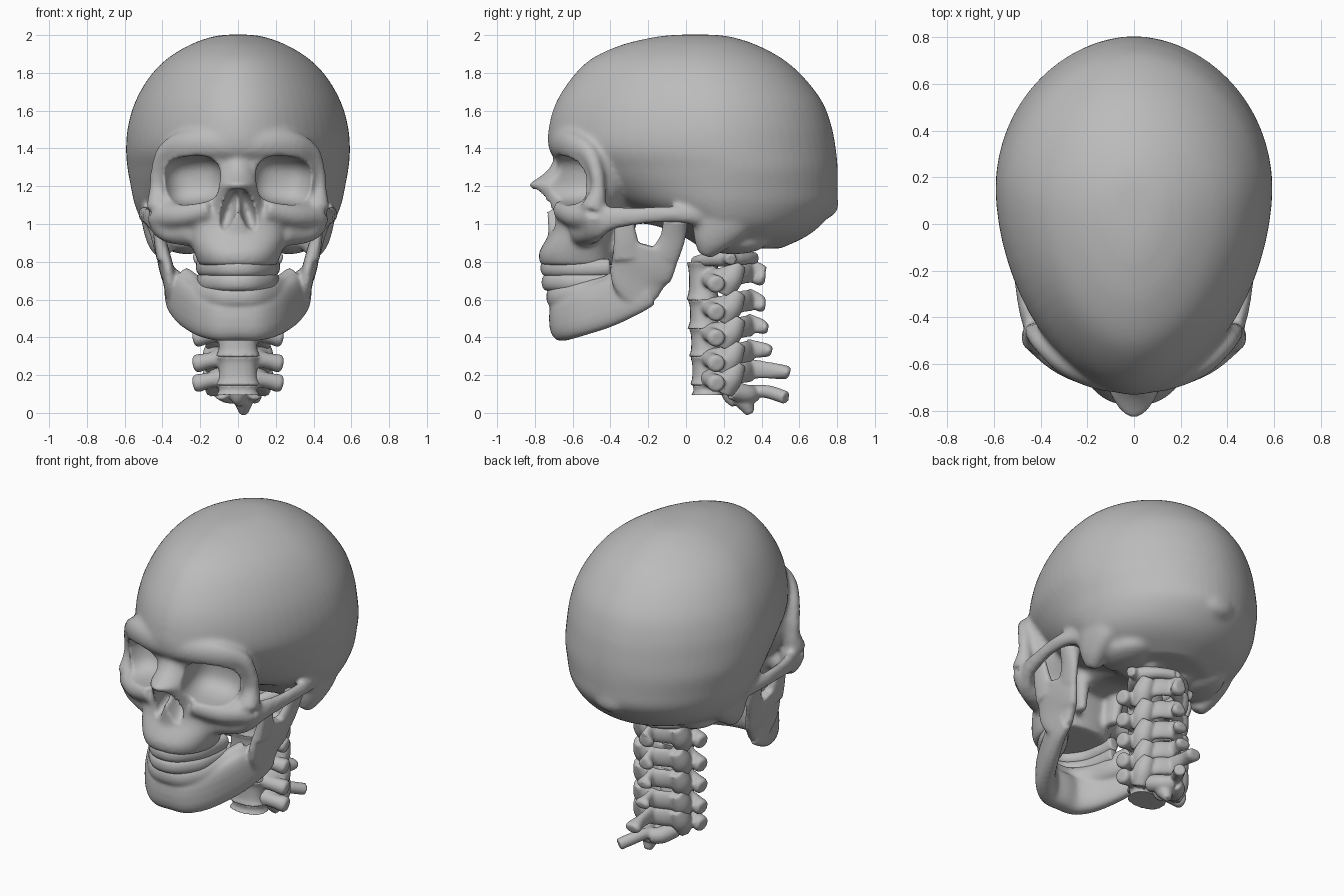
import bpy, bmesh, math
from mathutils import Vector, Euler

bone = bpy.data.materials.new("bone_grey")
bone.diffuse_color = (0.5, 0.5, 0.5, 1)


def spow(v, p):
    return math.copysign(abs(v) ** p, v)


def spline(rows, n=6):
    """Catmull-Rom interpolation of equal-length tuples."""
    pts = [rows[0]] + list(rows) + [rows[-1]]
    out = []
    for a, b, c, d in zip(pts, pts[1:], pts[2:], pts[3:]):
        for k in range(n):
            t = k / n
            out.append(tuple(0.5 * (2 * q + (r - p) * t + (2 * p - 5 * q + 4 * r - s) * t * t
                                    + (3 * q - p - 3 * r + s) * t ** 3)
                             for p, q, r, s in zip(a, b, c, d)))
    return out + [tuple(rows[-1])]


def loft(bm, rings):
    vs = [[bm.verts.new(co) for co in ring] for ring in rings]
    n = len(vs[0])
    for a, b in zip(vs, vs[1:]):
        for i in range(n):
            bm.faces.new((a[i], a[(i + 1) % n], b[(i + 1) % n], b[i]))
    bm.faces.new(vs[0])
    bm.faces.new(vs[-1])


def egg(bm, rows, mid, ymax, p_front=1.0, p_back=1.0, n=64):
    """Horizontal egg slices: z, front y, back y, half width."""
    rings = []
    for z, yf, yb, w in spline(rows):
        yc = min(yf + (yb - yf) * mid, ymax)
        ring = []
        for i in range(n):
            a = 2 * math.pi * i / n
            p = p_back if math.sin(a) > 0 else p_front
            s = spow(math.sin(a), p)
            ring.append((w * spow(math.cos(a), p), yc + s * ((yb - yc) if s > 0 else (yc - yf)), z))
        rings.append(ring)
    loft(bm, rings)


def tube(bm, rows, axis=(1, 0, 0), mirror=True, p=1.0, n=20):
    """Path rows x, y, z, radius along axis[, other radius]."""
    rows = [r if len(r) == 5 else (*r, r[3]) for r in rows]
    pts = spline(rows)
    for sx in ((1, -1) if mirror else (1,)):
        rings = []
        for i, r in enumerate(pts):
            lo, hi = pts[max(i - 1, 0)], pts[min(i + 1, len(pts) - 1)]
            t = (Vector(hi[:3]) - Vector(lo[:3])).normalized()
            u = Vector(axis)
            u = (u - t * u.dot(t)).normalized()
            v = t.cross(u)
            ring = []
            for k in range(n):
                a = 2 * math.pi * k / n
                co = Vector(r[:3]) + u * r[3] * spow(math.cos(a), p) + v * r[4] * spow(math.sin(a), p)
                ring.append((co.x * sx, co.y, co.z))
            rings.append(ring)
        loft(bm, rings)


def arch(rows):
    return [(-r[0], *r[1:]) for r in reversed(rows[1:])] + rows


def ball(bm, c, r, rot=(0, 0, 0), p=1.0, mirror=True):
    for sx in ((1, -1) if mirror else (1,)):
        vs = bmesh.ops.create_uvsphere(bm, u_segments=32, v_segments=20, radius=1)["verts"]
        m = Euler(rot).to_matrix()
        for v in vs:
            q = m @ Vector([spow(v.co[i], p) * r[i] for i in range(3)])
            v.co = ((q.x + c[0]) * sx, q.y + c[1], q.z + c[2])


def finish(name, bm, voxel, smooth, cutter=None):
    """Fuse the overlapping volumes, carve, and soften."""
    bmesh.ops.recalc_face_normals(bm, faces=bm.faces[:])
    me = bpy.data.meshes.new(name)
    bm.to_mesh(me)
    bm.free()
    ob = bpy.data.objects.new(name, me)
    bpy.context.collection.objects.link(ob)

    def fuse(iterations):
        m = ob.modifiers.new("fuse", "REMESH")
        m.mode = "VOXEL"
        m.voxel_size = voxel
        s = ob.modifiers.new("soften", "SMOOTH")
        s.factor, s.iterations = 0.5, iterations
    fuse(smooth * 3 if cutter else smooth)
    if cutter:
        b = ob.modifiers.new("carve", "BOOLEAN")
        b.operation, b.solver, b.object = "DIFFERENCE", "EXACT", cutter
        fuse(smooth)
    bpy.context.view_layer.update()
    new = bpy.data.meshes.new_from_object(ob.evaluated_get(bpy.context.evaluated_depsgraph_get()))
    ob.modifiers.clear()
    ob.data = new
    new.materials.clear()
    new.materials.append(bone)
    new.shade_smooth()
    return ob


Z = (0, 0, 1)

# Eye socket and nose cavities
bm = bmesh.new()
ball(bm, (0.25, -0.64, 1.232), (0.162, 0.2, 0.128), (0, 0.12, 0.2), 0.72)
ball(bm, (0.05, -0.77, 1.07), (0.043, 0.15, 0.125), (0, -0.3, 0))
cutter = finish("cavity_cutter", bm, 0.011, 1)
cutter.hide_render = True

# Cranium
bm = bmesh.new()
egg(bm, [(2.003, 0.0, 0.1, 0.03), (1.998, -0.1, 0.19, 0.1), (1.983, -0.2, 0.27, 0.165),
         (1.945, -0.35, 0.38, 0.262), (1.875, -0.5, 0.51, 0.375), (1.78, -0.6, 0.62, 0.468),
         (1.65, -0.685, 0.72, 0.543), (1.52, -0.725, 0.77, 0.582), (1.4, -0.725, 0.793, 0.593),
         (1.3, -0.64, 0.803, 0.586), (1.2, -0.52, 0.803, 0.568), (1.1, -0.36, 0.793, 0.546),
         (1.0, -0.1, 0.72, 0.5), (0.93, 0.0, 0.63, 0.42), (0.87, 0.08, 0.5, 0.28)], 0.58, 0.2, 1.1, 1.05)
# upper jaw and middle face
egg(bm, [(0.78, -0.77, -0.38, 0.205), (0.84, -0.78, -0.38, 0.228), (0.9, -0.752, -0.38, 0.25),
         (0.97, -0.71, -0.37, 0.275), (1.06, -0.685, -0.34, 0.33), (1.15, -0.67, -0.28, 0.39),
         (1.25, -0.67, -0.25, 0.41), (1.38, -0.69, -0.25, 0.41)], 0.6, -0.47, 0.88, 0.88)
# nose mass
egg(bm, [(1.4, -0.715, -0.5, 0.1), (1.35, -0.7, -0.5, 0.1), (1.29, -0.73, -0.5, 0.1),
         (1.24, -0.79, -0.5, 0.105), (1.208, -0.84, -0.5, 0.11), (1.185, -0.81, -0.5, 0.12),
         (1.12, -0.765, -0.5, 0.14), (1.04, -0.735, -0.5, 0.15), (0.96, -0.73, -0.5, 0.15),
         (0.92, -0.73, -0.5, 0.12)], 0.5, -0.61, 1.15)
# brow, outer rim of the eye socket, cheekbone
tube(bm, [(0, -0.67, 1.42, 0.075, 0.06), (0.15, -0.655, 1.425, 0.08, 0.055),
          (0.29, -0.6, 1.415, 0.075, 0.05), (0.385, -0.52, 1.375, 0.055, 0.042),
          (0.425, -0.475, 1.28, 0.038), (0.43, -0.465, 1.18, 0.042), (0.42, -0.49, 1.08, 0.07)], Z)
tube(bm, [(0.42, -0.48, 1.04, 0.07), (0.3, -0.585, 1.045, 0.065), (0.14, -0.655, 1.08, 0.06)], Z)
tube(bm, [(0.42, -0.48, 1.06, 0.07), (0.375, -0.49, 0.97, 0.065), (0.24, -0.54, 0.965, 0.085)], Z)
# cheek arch
tube(bm, [(0.40, -0.48, 1.0, 0.085, 0.05), (0.45, -0.4, 1.03, 0.065, 0.036),
          (0.478, -0.28, 1.04, 0.05, 0.03), (0.495, -0.14, 1.05, 0.045, 0.03),
          (0.49, -0.03, 1.05, 0.045, 0.035), (0.46, 0.06, 1.04, 0.05, 0.05)], Z)
# skull base, bumps behind the ears and at the back
tube(bm, [(0, -0.42, 1.1, 0.2, 0.1), (0, -0.15, 1.07, 0.16, 0.08), (0, 0.15, 0.96, 0.15, 0.1)],
     mirror=False)
tube(bm, [(0.12, -0.34, 0.84, 0.03, 0.05), (0.13, -0.33, 0.95, 0.04, 0.06), (0.13, -0.3, 1.1, 0.06)])
tube(bm, [(0.39, 0.1, 0.835, 0.04), (0.41, 0.13, 0.91, 0.07, 0.1), (0.43, 0.18, 1.02, 0.08, 0.16),
          (0.46, 0.22, 1.12, 0.06, 0.14)])
ball(bm, (0.27, 0.25, 0.905), (0.13, 0.18, 0.065))
ball(bm, (0.11, 0.26, 0.88), (0.06, 0.09, 0.05))
ball(bm, (0, 0.752, 1.11), (0.11, 0.055, 0.075), mirror=False)
finish("skull", bm, 0.0125, 3, cutter)
bpy.data.objects.remove(cutter)

# Lower jaw
bm = bmesh.new()
tube(bm, arch([(0, -0.655, 0.5, 0.118, 0.07), (0.1, -0.645, 0.502, 0.12, 0.065),
               (0.19, -0.565, 0.53, 0.125, 0.058), (0.272, -0.42, 0.578, 0.125, 0.05),
               (0.333, -0.28, 0.64, 0.12, 0.043), (0.352, -0.2, 0.67, 0.105, 0.038)]),
     Z, mirror=False, p=0.8)
tube(bm, arch([(0, -0.685, 0.615, 0.07, 0.055), (0.09, -0.665, 0.615, 0.07, 0.055),
               (0.17, -0.57, 0.62, 0.075, 0.055), (0.225, -0.42, 0.645, 0.08, 0.06),
               (0.3, -0.33, 0.7, 0.08, 0.05)]), Z, mirror=False)
tube(bm, [(0.345, -0.24, 0.6, 0.035, 0.09), (0.362, -0.245, 0.7, 0.036, 0.155),
          (0.388, -0.222, 0.8, 0.036, 0.172), (0.406, -0.2, 0.885, 0.03, 0.172)], p=0.75)
tube(bm, [(0.398, -0.305, 0.82, 0.033, 0.085), (0.418, -0.32, 0.92, 0.028, 0.065),
          (0.432, -0.33, 1.04, 0.022, 0.05)], p=0.85)
tube(bm, [(0.4, -0.115, 0.83, 0.033, 0.08), (0.423, -0.072, 0.92, 0.034, 0.068),
          (0.432, -0.055, 1.02, 0.06, 0.066)])
finish("lower_jaw", bm, 0.0105, 5)

# Tooth rows
for name, z, dy in (("upper_teeth", 0.767, 0), ("lower_teeth", 0.691, 0.006)):
    bm = bmesh.new()
    tube(bm, arch([(0, -0.733 + dy, z, 0.047, 0.038), (0.08, -0.708 + dy, z, 0.047, 0.038),
                   (0.152, -0.61, z, 0.047, 0.038), (0.178, -0.5, z, 0.047, 0.038),
                   (0.188, -0.4, z + 0.005, 0.045, 0.036)]), Z, mirror=False, p=0.9)
    finish(name, bm, 0.01, 3)

# Neck bones: body top, body bottom, process height, spine tip y and z, spine thickness
levels = [(0.8, 0.595, 0.69, 0.42, 0.72, 0.05), (0.6, 0.445, 0.54, 0.42, 0.57, 0.038),
          (0.45, 0.295, 0.405, 0.435, 0.45, 0.034), (0.3, 0.145, 0.27, 0.455, 0.33, 0.034),
          (0.15, 0.095, 0.165, 0.55, 0.215, 0.036)]
for i, (zt, zb, z, ty, tz, r) in enumerate(levels):
    bm = bmesh.new()
    y = 0.09 + 0.006 * i
    tube(bm, [(0, y, zb, 0.122, 0.09), (0, y, zb * 0.75 + zt * 0.25, 0.104, 0.076),
              (0, y, zb * 0.25 + zt * 0.75, 0.102, 0.076), (0, y, zt, 0.12, 0.088)],
         mirror=False, p=0.85)
    # side processes, joint masses, rear arch and spine
    tube(bm, [(0.08, 0.12, z + 0.02, 0.045), (0.16, 0.14, z + 0.005, 0.042), (0.215, 0.16, z - 0.008, 0.048),
              (0.235, 0.165, z - 0.012, 0.034)], Z)
    tube(bm, [(0.12, 0.2, z - 0.06, 0.045, 0.05), (0.13, 0.235, z + 0.02, 0.06, 0.065),
              (0.12, 0.275, z + 0.1, 0.045)])
    tube(bm, [(0.09, 0.13, z + 0.02, 0.05), (0.12, 0.22, z + 0.03, 0.055)], Z)
    tube(bm, [(0.125, 0.235, z + 0.03, 0.055, 0.035), (0.075, 0.3, z + 0.05, 0.058, 0.028),
              (0, 0.34, z + 0.055, 0.058, 0.03)], Z)
    tube(bm, [(0, 0.32, z + 0.07, 0.03, 0.055), (0, (0.33 + ty) / 2, (z + 0.07 + tz) / 2, 0.028, r + 0.008),
              (0, ty - 0.02, tz, 0.05, r), (0, ty, tz - 0.004, 0.035, r * 0.6)], mirror=False)
    finish(f"neck_bone_{i + 2}", bm, 0.0095, 3)

# Top neck ring under the skull
bm = bmesh.new()
tube(bm, [(0, 0.05, 0.8, 0.03), (0.09, 0.1, 0.81, 0.035), (0.14, 0.22, 0.825, 0.05),
          (0.1, 0.31, 0.82, 0.035), (0, 0.36, 0.82, 0.032)], Z)
tube(bm, [(0.13, 0.22, 0.82, 0.045), (0.19, 0.23, 0.82, 0.035), (0.23, 0.24, 0.81, 0.03)], Z)
finish("neck_bone_1", bm, 0.0095, 2)

# Broken lower end
bm = bmesh.new()
tube(bm, [(0.09, 0.24, 0.12, 0.05), (0.05, 0.32, 0.1, 0.05), (0, 0.36, 0.1, 0.045)], Z)
tube(bm, [(0, 0.35, 0.12, 0.03), (0.04, 0.44, 0.11, 0.035), (0.1, 0.53, 0.08, 0.035)], Z, mirror=False)
tube(bm, [(0.03, 0.28, 0.11, 0.05), (0.03, 0.31, 0.06, 0.05), (0.03, 0.34, -0.005, 0.022)], mirror=False)
tube(bm, [(0, 0.23, 0.12, 0.05), (0, 0.24, 0.08, 0.04), (0.01, 0.26, 0.04, 0.018)], mirror=False)
finish("broken_neck_end", bm, 0.0095, 1)
